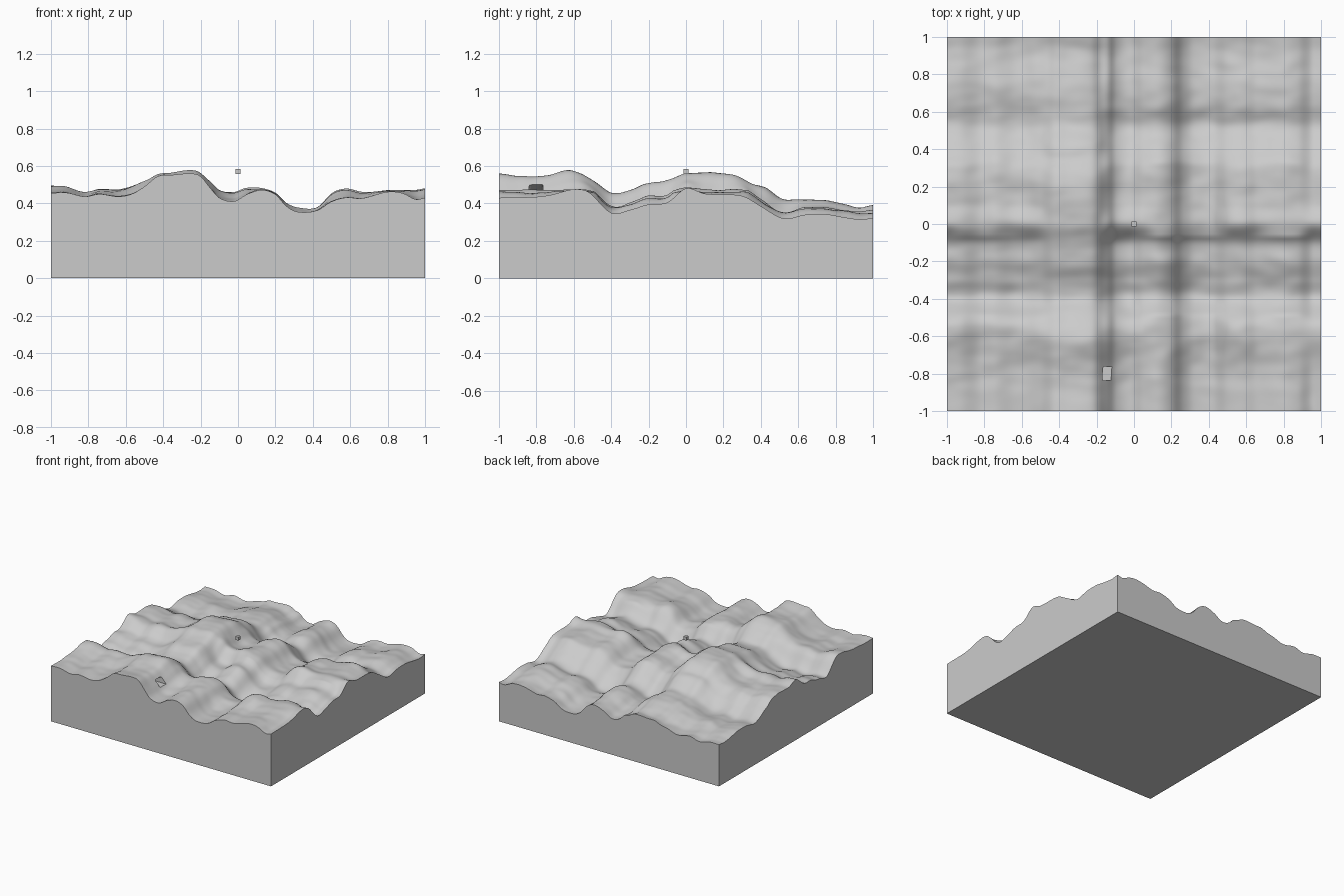
import bpy, bmesh
from mathutils import Vector, noise

if "Cube" in bpy.data.objects:
    bpy.data.objects.remove(bpy.data.objects["Cube"])

N = 150  # terrain grid divisions

# Height along the front edge (x, z)
FRONT = [(-1, .455), (-.92, .458), (-.82, .437), (-.74, .45), (-.64, .437), (-.57, .45),
         (-.5, .49), (-.43, .545), (-.36, .552), (-.25, .56), (-.2, .545), (-.15, .485),
         (-.1, .43), (-.02, .412), (.05, .45), (.13, .472), (.2, .448), (.26, .385),
         (.32, .355), (.42, .362), (.5, .41), (.58, .432), (.66, .427), (.8, .462),
         (.88, .455), (.95, .422), (1, .43)]
# How far the land rises above the front edge (x, share)
RISE = [(-1, .9), (-.82, .5), (-.6, .9), (-.4, .9), (-.1, .9), (0, 1), (.13, .2),
        (.22, .3), (.32, .5), (.42, .4), (.52, 1), (.62, .9), (.8, .2), (.88, .3), (.95, 1), (1, 1)]
# Change of height along the right edge (y, dz)
LOW = [(-1, 0), (-.8, .005), (-.72, .016), (-.6, .045), (-.52, .03), (-.4, -.08), (-.3, -.065),
       (-.2, -.035), (-.1, -.025), (0, .05), (.1, .022), (.3, .01), (.4, -.045), (.52, -.11),
       (.64, -.09), (.75, -.088), (.85, -.105), (.93, -.115), (1, -.108)]
# Change of height along the ridge (y, dz)
RIDGE = [(-1, 0), (-.88, -.01), (-.75, -.004), (-.6, .014), (-.5, -.025), (-.4, -.1),
         (-.3, -.085), (-.22, -.055), (-.1, -.03), (0, .003), (.1, .008), (.25, 0),
         (.35, -.05), (.43, -.075), (.52, -.132), (.7, -.137), (.85, -.165), (.93, -.178),
         (1, -.165)]


def curve(pts, t):
    """Smooth interpolation through profile points."""
    def slope(i):
        a, b = pts[max(i - 1, 0)], pts[min(i + 1, len(pts) - 1)]
        return (b[1] - a[1]) / (b[0] - a[0])
    i = 0
    while i < len(pts) - 2 and t > pts[i + 1][0]:
        i += 1
    (x0, z0), (x1, z1) = pts[i], pts[i + 1]
    d = x1 - x0
    u = (t - x0) / d
    return ((2*u**3 - 3*u*u + 1) * z0 + (u**3 - 2*u*u + u) * d * slope(i)
            + (3*u*u - 2*u**3) * z1 + (u**3 - u*u) * d * slope(i + 1))


def height(x, y):
    f = curve(FRONT, x)
    w = min(max((f - .45) / .1, 0), 1) if -.6 < x < -.05 else 0
    w = w * w * (3 - 2 * w)
    low = curve(LOW, y)
    if low > 0:
        low *= curve(RISE, x)
    z = f + (1 - w) * low + w * curve(RIDGE, y)
    fade = max(0, min(1, (1 + y) * 6, (1 - x) * 6))
    bumps = noise.noise(Vector((x * 4, y * 7, 3))) * .010 + noise.noise(Vector((x * 9, y * 14, 8))) * .005
    return z + fade * (bumps - .004)


def add_object(name, bm, mat):
    me = bpy.data.meshes.new(name)
    bmesh.ops.recalc_face_normals(bm, faces=bm.faces)
    bm.to_mesh(me)
    bm.free()
    me.materials.append(mat)
    ob = bpy.data.objects.new(name, me)
    bpy.context.collection.objects.link(ob)
    return ob


grey = bpy.data.materials.new("stone grey")
grey.diffuse_color = (.6, .6, .6, 1)
grey.use_nodes = True
grey.node_tree.nodes["Principled BSDF"].inputs["Base Color"].default_value = grey.diffuse_color

# Terrain block: rolling top, flat sides and base
bm = bmesh.new()
bmesh.ops.create_grid(bm, x_segments=N, y_segments=N, size=1)
rim = [e for e in bm.edges if e.is_boundary]
skirt = bmesh.ops.extrude_edge_only(bm, edges=rim)["geom"]
base = {g for g in skirt if isinstance(g, bmesh.types.BMVert)}
for v in bm.verts:
    v.co.z = 0 if v in base else height(v.co.x, v.co.y)
bmesh.ops.contextual_create(bm, geom=[e for e in bm.edges if e.is_boundary])
terrain = add_object("terrain_block", bm, grey)

# Small arched cave dug into the ridge slope, its roof sloping down inwards
bm = bmesh.new()
bmesh.ops.create_cube(bm, size=1)
for v in bm.verts:
    back, roof = v.co.x < 0, v.co.z > 0
    v.co = Vector((-.25 if back else -.08, v.co.y * .075 - .8,
                   (.462 if back else .54) if roof else .45))
top = [e for e in bm.edges if all(v.co.z > .455 for v in e.verts)
       and abs(e.verts[0].co.x - e.verts[1].co.x) > .1]
bmesh.ops.bevel(bm, geom=top, offset=.01, segments=4, profile=.5, affect='EDGES')
cutter = add_object("cave_cutter", bm, grey)
cutter.hide_render = True
mod = terrain.modifiers.new("cave", 'BOOLEAN')
mod.operation, mod.solver, mod.object = 'DIFFERENCE', 'EXACT', cutter
bpy.context.view_layer.objects.active = terrain
terrain.select_set(True)
bpy.ops.object.modifier_apply(modifier="cave")
bpy.data.objects.remove(cutter)
bpy.ops.object.shade_smooth_by_angle(angle=.7)

# Small cube floating above the centre
bm = bmesh.new()
bmesh.ops.create_cube(bm, size=.028)
bmesh.ops.translate(bm, verts=bm.verts, vec=(0, 0, .57))
add_object("floating_cube", bm, grey)
